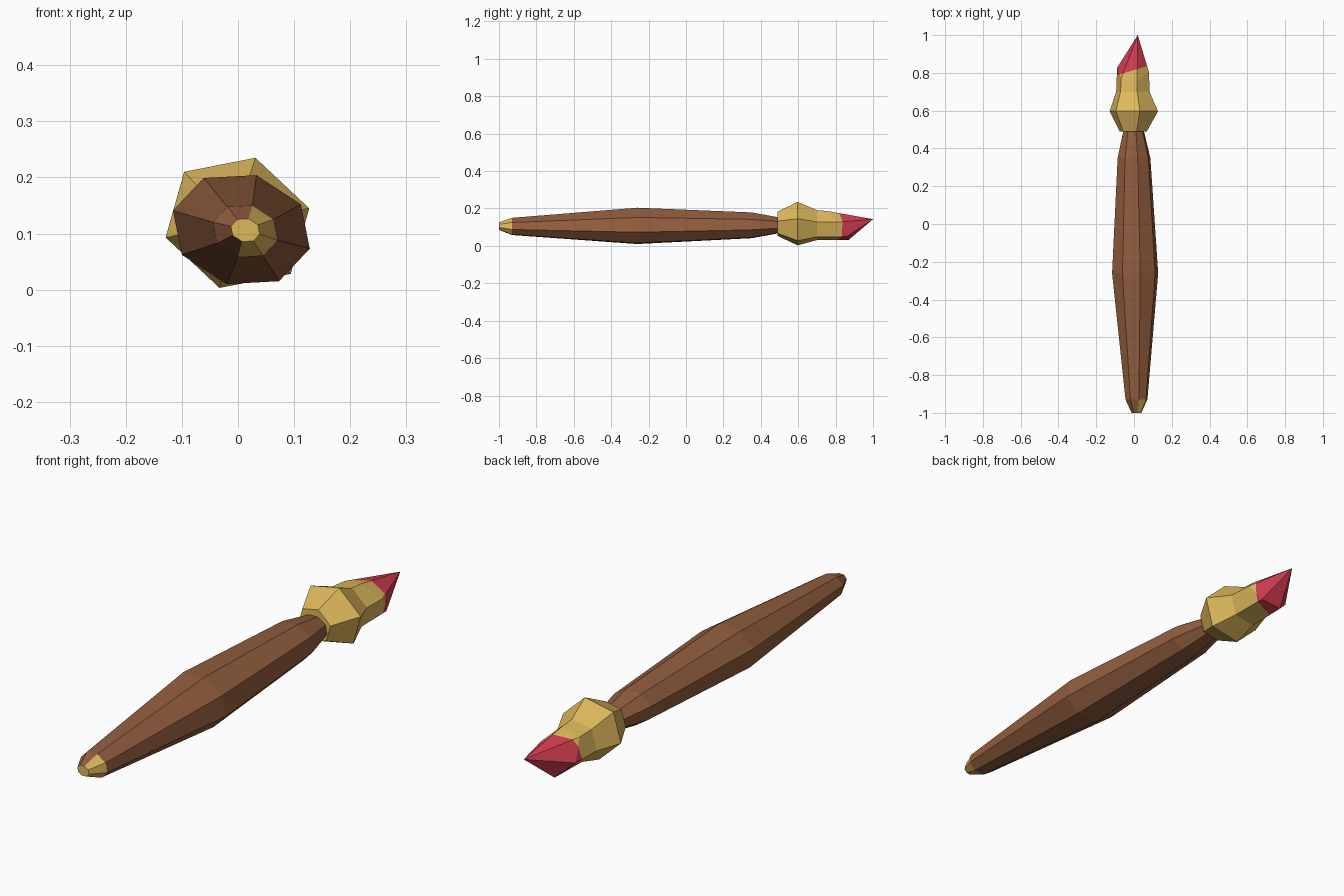
import bpy, bmesh
from mathutils import Vector

if "Cube" in bpy.data.objects:
    bpy.data.objects.remove(bpy.data.objects["Cube"])


def material(name, rgb):
    m = bpy.data.materials.new(name)
    m.diffuse_color = (*rgb, 1)
    m.use_nodes = True
    m.node_tree.nodes["Principled BSDF"].inputs["Base Color"].default_value = m.diffuse_color
    return m


WOOD = material("brown wood", (0.29, 0.112, 0.048))
GOLD = material("golden yellow", (0.73, 0.48, 0.107))
RED = material("red paint", (0.65, 0.047, 0.08))


def loft(bm, half, rings, slant=0.0):
    """Rings of a point-symmetric section; each ring is (y, cx, cz, scale)."""
    section = half + [(-x, -z) for x, z in half]
    n = len(section)
    loops = []
    for i, (y, cx, cz, s) in enumerate(rings):
        k = slant if i == len(rings) - 1 else 0
        loops.append([bm.verts.new((cx + x * s, y - k * z * s, cz + z * s))
                      for x, z in section])
    for a, b in zip(loops, loops[1:]):
        for i in range(n):
            j = (i + 1) % n
            bm.faces.new((a[i], a[j], b[j], b[i]))
    bm.faces.new(loops[0])
    return loops


def finish(bm, name, mats):
    bmesh.ops.recalc_face_normals(bm, faces=bm.faces)
    me = bpy.data.meshes.new(name)
    bm.to_mesh(me)
    bm.free()
    for m in mats:
        me.materials.append(m)
    ob = bpy.data.objects.new(name, me)
    bpy.context.collection.objects.link(ob)
    return ob


# Handle: eight-sided, fat in the middle, chipped gold paint at the butt
bm = bmesh.new()
loops = loft(bm, [(0.027, 0.097), (0.106, 0.045), (0.122, -0.034), (0.067, -0.092)], [
    (-1.0, 0.013, 0.106, 0.21),
    (-0.93, 0.013, 0.104, 0.475),
    (-0.26, 0.006, 0.107, 1.0),
    (0.35, 0.0, 0.11, 0.71),
    (0.49, -0.002, 0.11, 0.45)])
bm.faces.new(loops[-1])
for f in bm.faces:
    c = f.calc_center_median()
    if c.y < -0.99 or (c.y < -0.94 and (c.x - 0.013) - 0.35 * (c.z - 0.105) > 0):
        f.material_index = 1
finish(bm, "handle", [WOOD, GOLD])

# Bristle head: six-sided bulb, narrow neck, slanted shoulder and pointed tip
bm = bmesh.new()
loops = loft(bm, [(0.032, 0.116), (0.128, 0.026), (0.095, -0.091)], [
    (0.49, -0.004, 0.118, 0.56),
    (0.597, -0.001, 0.119, 1.0),
    (0.70, -0.006, 0.111, 0.69),
    (0.815, -0.005, 0.109, 0.66)], slant=0.72)
last = loops[-1]
tip = bm.verts.new((0.02, 1.0, 0.143))
for a, b in zip(last, last[1:] + last[:1]):
    bm.faces.new((a, b, tip))

# Red paint: cut a line round the tip and colour everything beyond it
point, normal = Vector((0, 0.815, 0.11)), Vector((-0.3, 1, 0)).normalized()
bmesh.ops.bisect_plane(bm, geom=bm.verts[:] + bm.edges[:] + bm.faces[:],
                       plane_co=point, plane_no=normal)
for f in bm.faces:
    if (f.calc_center_median() - point).dot(normal) > 0:
        f.material_index = 1
finish(bm, "bristle_head", [GOLD, RED])
